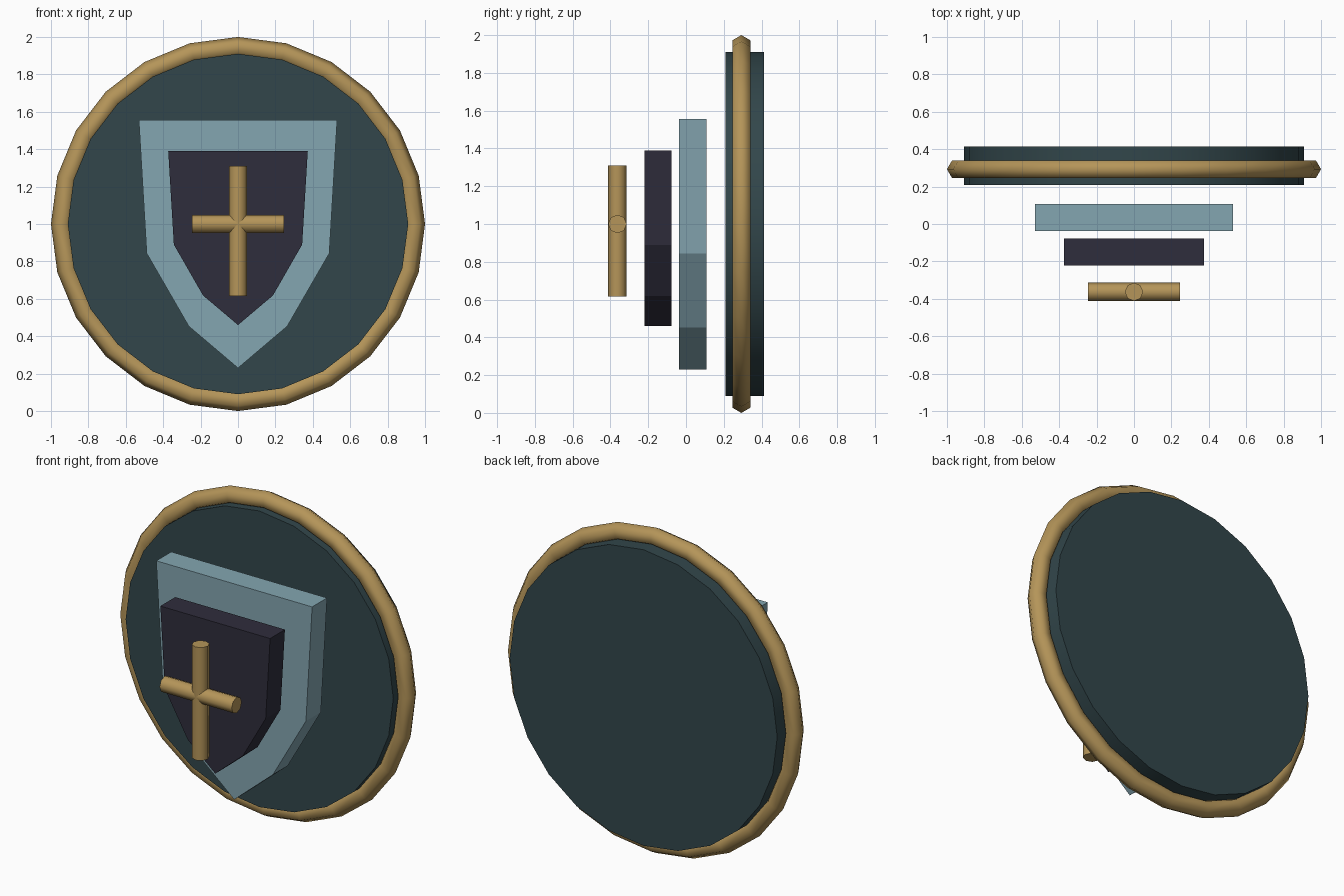
import bpy, bmesh, math
from mathutils import Matrix

if "Cube" in bpy.data.objects:
    bpy.data.objects.remove(bpy.data.objects["Cube"])


def material(name, rgb):
    m = bpy.data.materials.new(name)
    m.diffuse_color = (*rgb, 1)
    m.use_nodes = True
    m.node_tree.nodes["Principled BSDF"].inputs["Base Color"].default_value = m.diffuse_color
    return m


GREEN = material("dark_green", (0.032, 0.062, 0.070))
GOLD = material("gold", (0.46, 0.30, 0.10))
BLUE = material("pale_blue", (0.23, 0.38, 0.44))
NAVY = material("navy", (0.028, 0.026, 0.045))


def finish(bm, name, mat):
    bmesh.ops.recalc_face_normals(bm, faces=bm.faces)
    me = bpy.data.meshes.new(name)
    bm.to_mesh(me)
    bm.free()
    ob = bpy.data.objects.new(name, me)
    bpy.context.collection.objects.link(ob)
    me.materials.append(mat)
    return ob


def smooth(ob, angle=None):
    bpy.ops.object.select_all(action='DESELECT')
    ob.select_set(True)
    bpy.context.view_layer.objects.active = ob
    if angle is None:
        bpy.ops.object.shade_smooth()
    else:
        bpy.ops.object.shade_smooth_by_angle(angle=math.radians(angle))


def cylinder(name, radius, length, sides, loc, axis, mat, angle):
    bm = bmesh.new()
    turn = {'X': Matrix.Rotation(math.pi / 2, 4, 'Y'),
            'Y': Matrix.Rotation(math.pi / 2, 4, 'X'),
            'Z': Matrix.Identity(4)}[axis]
    bmesh.ops.create_cone(bm, cap_ends=True, segments=sides, radius1=radius,
                          radius2=radius, depth=length,
                          matrix=Matrix.Translation(loc) @ turn)
    smooth(finish(bm, name, mat), angle)


def shield(name, half, tip, y0, y1, mat):
    # mirror the half outline about x = 0, then extrude front to back
    outline = half + [(0, tip)] + [(-x, z) for x, z in reversed(half)]
    bm = bmesh.new()
    face = bm.faces.new([bm.verts.new((x, y0, z)) for x, z in outline])
    ext = bmesh.ops.extrude_face_region(bm, geom=[face], use_keep_orig=True)
    new = [g for g in ext["geom"] if isinstance(g, bmesh.types.BMVert)]
    bmesh.ops.translate(bm, verts=new, vec=(0, y1 - y0, 0))
    finish(bm, name, mat)


# round backing plate
cylinder("backing_disc", 0.91, 0.205, 24, (0, 0.311, 1), 'Y', GREEN, 40)

# hexagonal-section rim
bpy.ops.mesh.primitive_torus_add(major_segments=24, minor_segments=6,
                                 major_radius=0.945, minor_radius=0.055,
                                 location=(0, 0.293, 1),
                                 rotation=(math.pi / 2, 0, 0))
rim = bpy.context.object
rim.name = "rim"
rim.data.materials.append(GOLD)
smooth(rim)

# two layered shield plates
shield("outer_shield", [(0.53, 1.556), (0.488, 0.843), (0.263, 0.453)], 0.23,
       -0.037, 0.108, BLUE)
shield("inner_shield", [(0.373, 1.39), (0.343, 0.89), (0.187, 0.618)], 0.46,
       -0.221, -0.077, NAVY)

# cross emblem
cylinder("cross_upright", 0.049, 0.695, 8, (0, -0.363, 0.963), 'Z', GOLD, 50)
cylinder("cross_bar", 0.049, 0.49, 8, (0, -0.363, 1.0), 'X', GOLD, 50)
